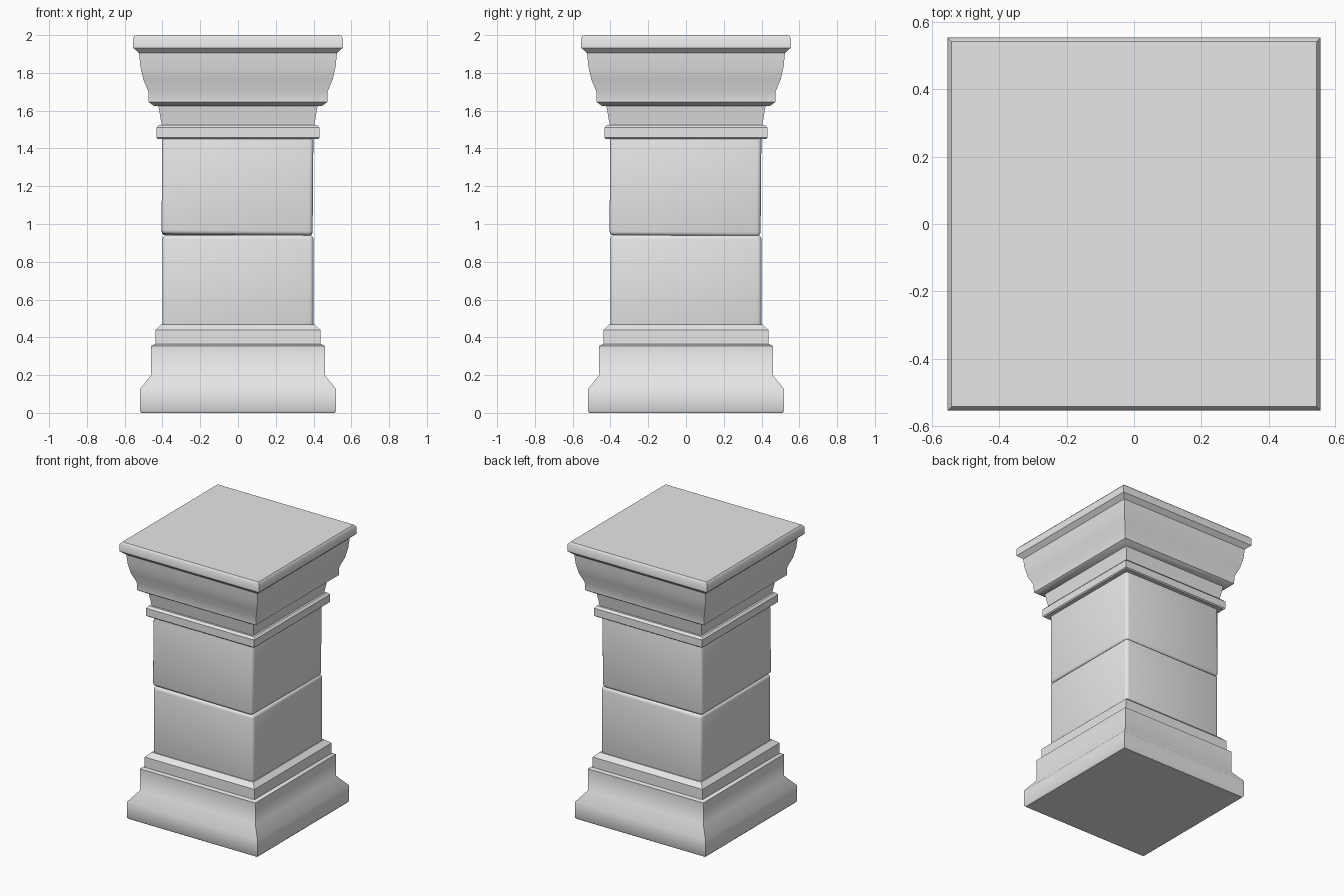
import bpy, bmesh, math

default = bpy.data.objects.get("Cube")
if default:
    bpy.data.objects.remove(default, do_unlink=True)

stone = bpy.data.materials.new("pale grey stone")
stone.use_nodes = True
GREY = (0.8, 0.8, 0.8, 1.0)
stone.diffuse_color = GREY
stone.node_tree.nodes["Principled BSDF"].inputs["Base Color"].default_value = GREY


def add_object(name, bm):
    mesh = bpy.data.meshes.new(name)
    bmesh.ops.recalc_face_normals(bm, faces=bm.faces)
    bm.to_mesh(mesh)
    bm.free()
    obj = bpy.data.objects.new(name, mesh)
    bpy.context.collection.objects.link(obj)
    mesh.materials.append(stone)
    return obj


def smooth(obj, degrees):
    bpy.ops.object.select_all(action='DESELECT')
    obj.select_set(True)
    bpy.context.view_layer.objects.active = obj
    bpy.ops.object.shade_smooth_by_angle(angle=math.radians(degrees))


def square_moulding(name, profile):
    """Sweep a (half width, height) profile around a square, with closed ends."""
    bm = bmesh.new()
    rings = [[bm.verts.new((sx * w, sy * w, z))
              for sx, sy in ((-1, -1), (1, -1), (1, 1), (-1, 1))]
             for w, z in profile]
    for low, high in zip(rings, rings[1:]):
        for i in range(4):
            j = (i + 1) % 4
            bm.faces.new((low[i], low[j], high[j], high[i]))
    bm.faces.new(rings[0][::-1])
    bm.faces.new(rings[-1])
    obj = add_object(name, bm)
    smooth(obj, 42)
    return obj


def stone_block(name, half, bottom, top, tilt=0.0, shift=0.0):
    """Shaft block with rounded edges."""
    bm = bmesh.new()
    bmesh.ops.create_cube(bm, size=1)
    bmesh.ops.scale(bm, vec=(2 * half, 2 * half, top - bottom), verts=bm.verts)
    bmesh.ops.bevel(bm, geom=bm.edges[:], offset=0.022, segments=3,
                    profile=0.5, affect='EDGES')
    obj = add_object(name, bm)
    obj.location = (shift, shift, (bottom + top) / 2)
    obj.rotation_euler = (-tilt, tilt, 0)
    smooth(obj, 40)
    return obj


# Base
square_moulding("plinth", [(0.512, 0), (0.52, 0.01), (0.52, 0.125), (0.46, 0.2),
                           (0.46, 0.355), (0.44, 0.364)])
square_moulding("base_band", [(0.438, 0.36), (0.438, 0.438), (0.405, 0.468)])

# Shaft
stone_block("lower_shaft_block", 0.4, 0.45, 0.942)
stone_block("upper_shaft_block", 0.4, 0.94, 1.47, tilt=0.008, shift=-0.003)

# Capital
square_moulding("neck_band", [(0.425, 1.45), (0.432, 1.457), (0.432, 1.51),
                              (0.418, 1.525)])
square_moulding("neck", [(0.403, 1.52), (0.423, 1.635)])
square_moulding("cornice", [(0.445, 1.626), (0.473, 1.645), (0.475, 1.703),
                            (0.502, 1.767), (0.517, 1.836), (0.524, 1.905),
                            (0.555, 1.933), (0.555, 1.985), (0.542, 2.0)])
